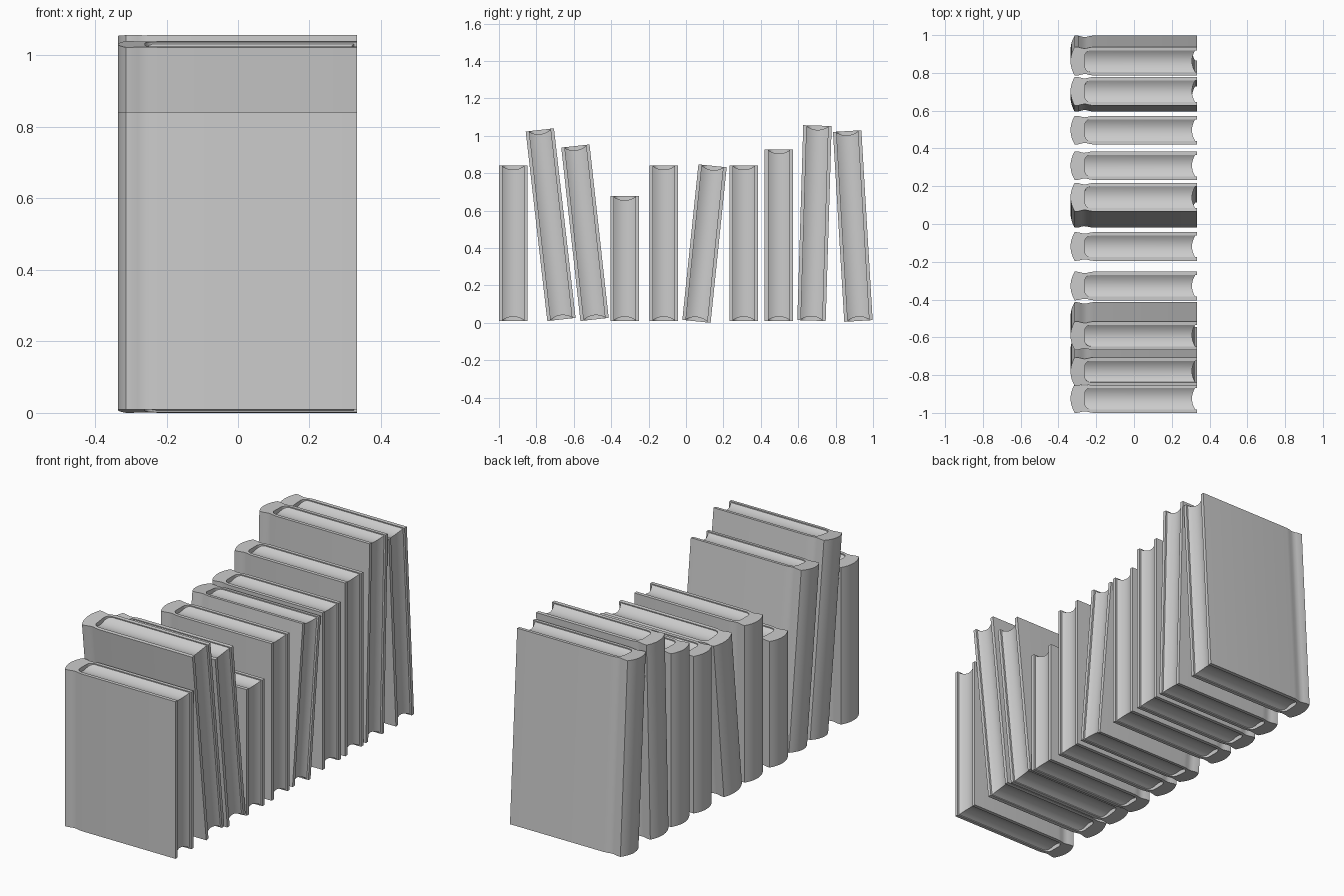
import bpy, bmesh, math

if "Cube" in bpy.data.objects:
    bpy.data.objects.remove(bpy.data.objects["Cube"])

W = 0.076      # half thickness of a book
IN = 0.057     # half thickness of the page block
N = 12         # segments across curved parts


def finish(name, bm):
    bmesh.ops.recalc_face_normals(bm, faces=bm.faces)
    me = bpy.data.meshes.new(name)
    bm.to_mesh(me)
    bm.free()
    ob = bpy.data.objects.new(name, me)
    bpy.context.collection.objects.link(ob)
    bpy.ops.object.select_all(action='DESELECT')
    ob.select_set(True)
    bpy.context.view_layer.objects.active = ob
    bpy.ops.object.shade_smooth_by_angle(angle=math.radians(32))
    return ob


def cover_profile():
    # upper half: board, hinge groove, spine shoulder
    half = [(0.333, W), (-0.215, W), (-0.235, 0.073), (-0.25, 0.069),
            (-0.265, 0.068), (-0.28, 0.071), (-0.295, 0.075), (-0.314, W)]
    # rounded spine
    spine = []
    for i in range(1, N):
        t = 1 - 2 * i / N
        spine.append((-0.314 - 0.022 * (1 - t * t), W * t))
    outer = half + spine + [(x, -y) for x, y in reversed(half)]
    # inside of the cover with rounded corners next to the spine
    r = 0.03
    corner = [(-0.23 - r * math.sin(a), IN - r + r * math.cos(a))
              for a in [k * math.pi / 10 for k in range(6)]]
    inner = [(0.333, IN)] + corner
    inner = inner + [(x, -y) for x, y in reversed(inner)]
    return outer + inner[::-1]


def make_cover(name, h):
    bm = bmesh.new()
    f = bm.faces.new([bm.verts.new((x, y, 0)) for x, y in cover_profile()])
    ext = bmesh.ops.extrude_face_region(bm, geom=[f])
    top = [v for v in ext['geom'] if isinstance(v, bmesh.types.BMVert)]
    bmesh.ops.translate(bm, verts=top, vec=(0, 0, h))
    return finish(name, bm)


def make_pages(name, h):
    # block with dished top, bottom and fore edge
    bm = bmesh.new()
    cols = []
    for i in range(N + 1):
        t = 2 * i / N - 1
        bulge = 1 - t * t
        y = t * (IN + 0.002)
        z = 0.004 + 0.019 * bulge
        fx = 0.325 - 0.018 * bulge
        cols.append([bm.verts.new(p) for p in
                     ((-0.28, y, z), (fx, y, z), (fx, y, h - z), (-0.28, y, h - z))])
    for a, b in zip(cols, cols[1:]):
        for k in range(4):
            m = (k + 1) % 4
            bm.faces.new((a[k], a[m], b[m], b[k]))
    bm.faces.new(cols[0])
    bm.faces.new(cols[-1])
    return finish(name, bm)


# books: base centre y, base z, height, lean in degrees
books = [(-0.924, 0.010, 0.832, 0), (-0.666, 0.018, 1.020, 6.5),
         (-0.489, 0.018, 0.933, 6.3), (-0.328, 0.010, 0.668, 0),
         (-0.119, 0.010, 0.832, 0), (0.056, 0.008, 0.836, -5.9),
         (0.309, 0.010, 0.832, 0), (0.497, 0.010, 0.918, 0),
         (0.671, 0.012, 1.043, -1.75), (0.922, 0.010, 1.017, 3.4)]
for n, (y, z, h, lean) in enumerate(books, 1):
    for ob in (make_cover(f"book_cover_{n}", h), make_pages(f"book_pages_{n}", h)):
        ob.location = (0, y, z)
        ob.rotation_euler = (math.radians(lean), 0, 0)
